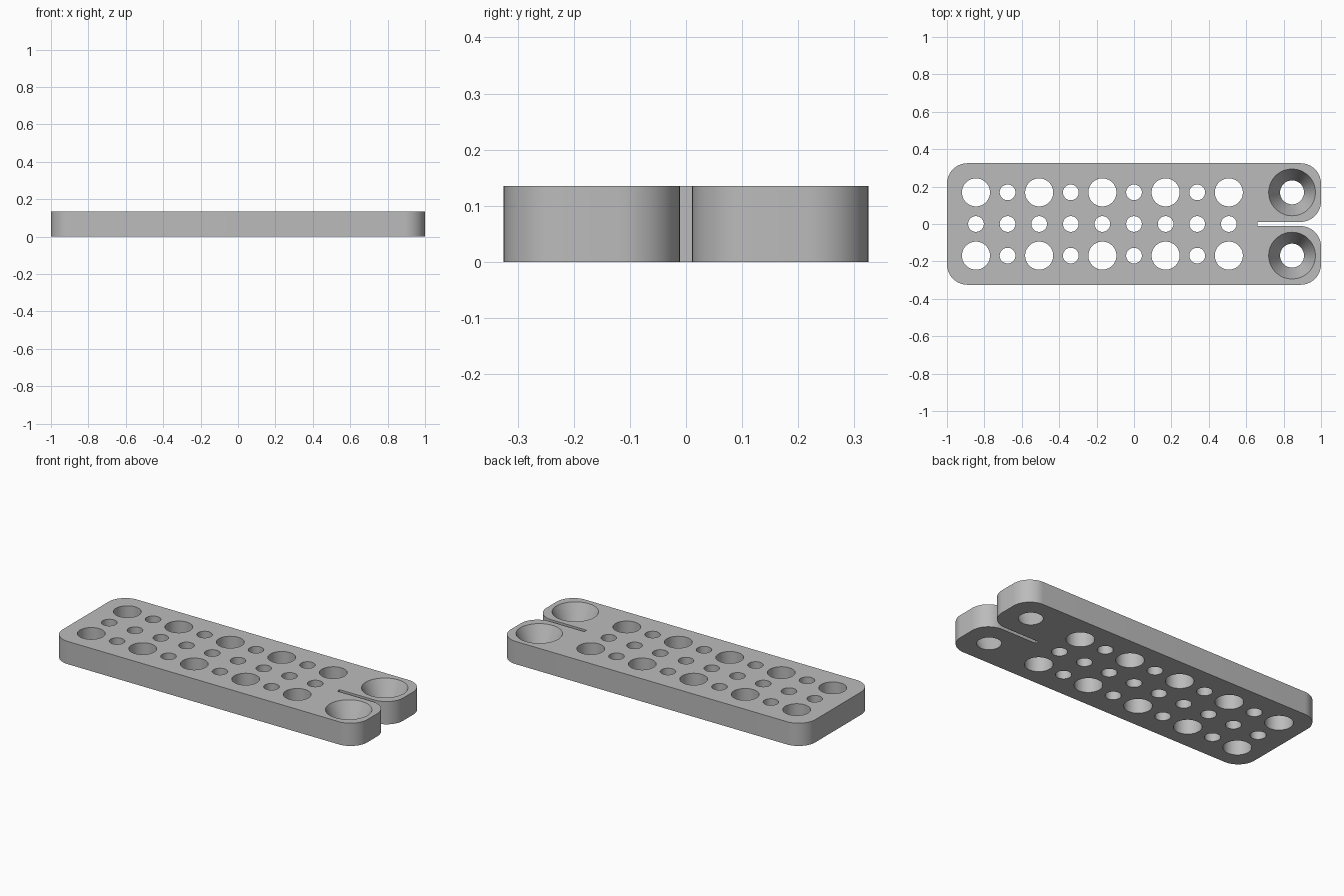
import bpy, bmesh
from math import sin, cos, pi, radians
from mathutils import Vector

cube = bpy.data.objects.get("Cube")
if cube:
    bpy.data.objects.remove(cube)

THICK = 0.135
HALF_W = 0.325
PITCH = 0.169
CORNER = 0.11
SLOT_HALF = 0.011
SLOT_END = 0.66

grey = bpy.data.materials.new("plain grey")
grey.use_nodes = True
colour = (0.5, 0.5, 0.5, 1)
grey.diffuse_color = colour
grey.node_tree.nodes["Principled BSDF"].inputs["Base Color"].default_value = colour


def make_object(name, bm):
    mesh = bpy.data.meshes.new(name)
    bmesh.ops.recalc_face_normals(bm, faces=bm.faces[:])
    bm.to_mesh(mesh)
    bm.free()
    mesh.materials.append(grey)
    obj = bpy.data.objects.new(name, mesh)
    bpy.context.collection.objects.link(obj)
    return obj


def arc(cx, cy, start, steps=14):
    """Quarter turn, counter-clockwise from the start angle."""
    angles = [radians(start + 90 * i / steps) for i in range(steps + 1)]
    return [(cx + CORNER * cos(a), cy + CORNER * sin(a)) for a in angles]


# Plate outline: rounded rectangle split by a slot between two rounded lobes
end = 1 - CORNER
side = HALF_W - CORNER
inner = SLOT_HALF + CORNER
outline = (arc(-end, -side, 180) + arc(end, -side, 270) + arc(end, -inner, 0)
           + [(SLOT_END, -SLOT_HALF), (SLOT_END, SLOT_HALF)]
           + arc(end, inner, 270) + arc(end, side, 0) + arc(-end, side, 90))
bm = bmesh.new()
base = bm.faces.new([bm.verts.new((x, y, 0)) for x, y in outline])
up = bmesh.ops.extrude_face_region(bm, geom=[base], use_keep_orig=True)
top_verts = [g for g in up["geom"] if isinstance(g, bmesh.types.BMVert)]
bmesh.ops.translate(bm, verts=top_verts, vec=(0, 0, THICK))
plate = make_object("perforated_plate", bm)

# Hole cutters, sticking out past both faces along the same slope
holes = bmesh.new()


def add_hole(x, y, bottom, top, sides=48):
    margin = 0.02
    spread = (top - bottom) * margin / THICK
    centre = Vector((x, y, THICK / 2))
    made = bmesh.ops.create_cone(holes, cap_ends=True, segments=sides,
                                 radius1=bottom - spread, radius2=top + spread,
                                 depth=THICK + 2 * margin)
    bmesh.ops.translate(holes, verts=made["verts"], vec=centre)


for i in range(9):
    x = (i - 5) * PITCH
    add_hole(x, 0, 0.042, 0.042)
    radius = 0.042 if i % 2 else 0.075
    for s in (-1, 1):
        add_hole(x, s * PITCH, radius, radius)
for s in (-1, 1):
    add_hole(5 * PITCH, s * PITCH, 0.064, 0.125, 64)
cutter = make_object("hole_cutter", holes)
cutter.hide_render = True

# Cut the holes and keep the result as plain mesh
cut = plate.modifiers.new("holes", "BOOLEAN")
cut.operation = "DIFFERENCE"
cut.solver = "EXACT"
cut.object = cutter
bpy.ops.object.select_all(action="DESELECT")
plate.select_set(True)
bpy.context.view_layer.objects.active = plate
bpy.ops.object.modifier_apply(modifier=cut.name)
bpy.data.objects.remove(cutter)
bpy.ops.object.shade_smooth_by_angle(angle=radians(30))
